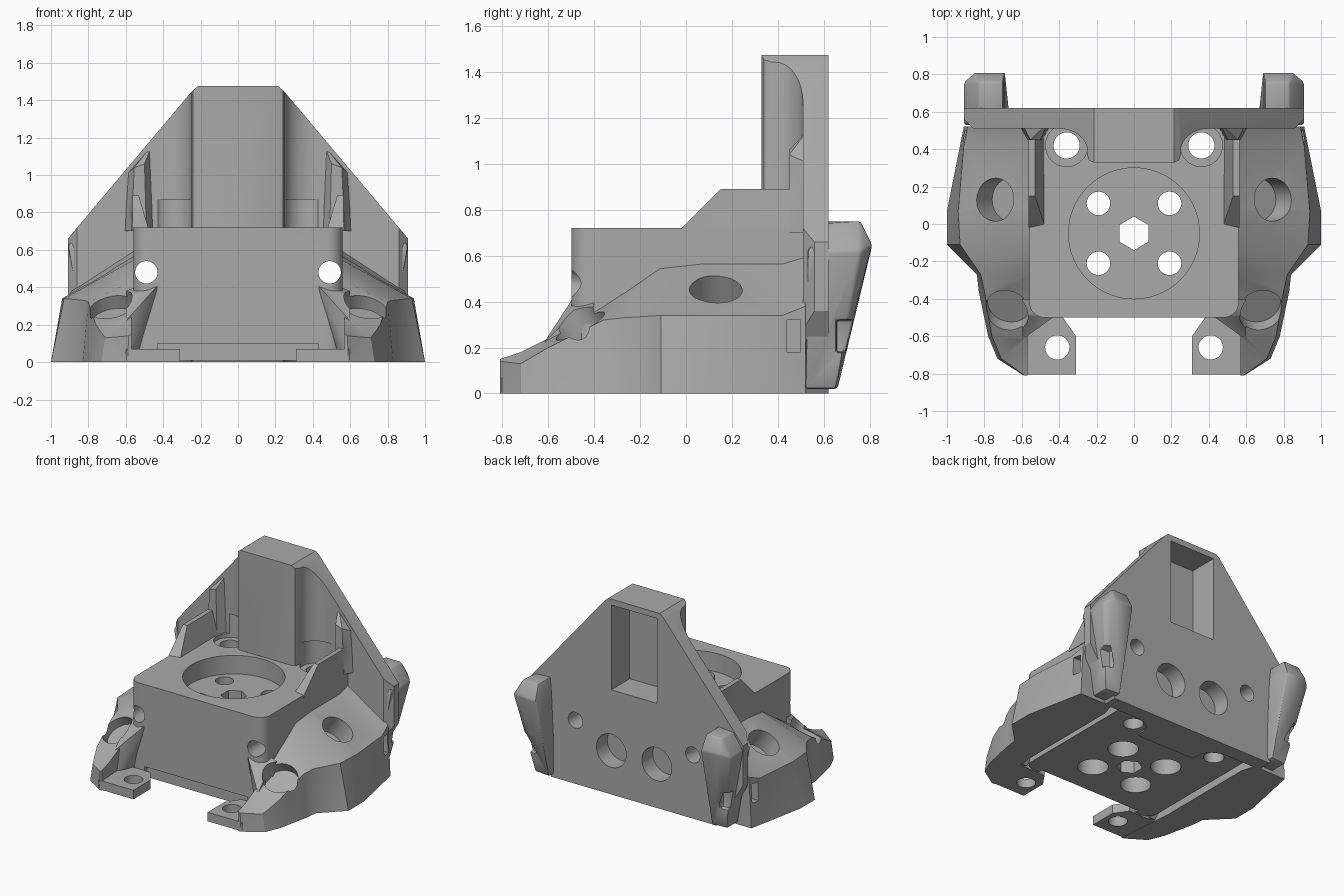
import bpy, bmesh, math
from mathutils import Vector

cube = bpy.data.objects.get("Cube")
if cube:
    bpy.data.objects.remove(cube, do_unlink=True)

grey = bpy.data.materials.new("plain_grey")
grey.use_nodes = True
colour = (0.4, 0.4, 0.4, 1)
grey.diffuse_color = colour
grey.node_tree.nodes["Principled BSDF"].inputs["Base Color"].default_value = colour


def finish(name, bm):
    bmesh.ops.recalc_face_normals(bm, faces=bm.faces)
    mesh = bpy.data.meshes.new(name)
    bm.to_mesh(mesh)
    bm.free()
    mesh.materials.append(grey)
    ob = bpy.data.objects.new(name, mesh)
    bpy.context.collection.objects.link(ob)
    return ob


def prism(name, pts, lo, hi, axis="z"):
    """Extrude a 2D outline along z (xy outline) or along y (xz outline)."""
    bm = bmesh.new()
    place = (lambda a, b, h: (a, b, h)) if axis == "z" else (lambda a, b, h: (a, h, b))
    low = [bm.verts.new(place(a, b, lo)) for a, b in pts]
    top = [bm.verts.new(place(a, b, hi)) for a, b in pts]
    bm.faces.new(low)
    bm.faces.new(top)
    for i in range(len(pts)):
        j = (i + 1) % len(pts)
        bm.faces.new((low[i], low[j], top[j], top[i]))
    return finish(name, bm)


def box(name, x0, x1, y0, y1, z0, z1):
    return prism(name, [(x0, y0), (x1, y0), (x1, y1), (x0, y1)], z0, z1)


def hull(name, pts):
    bm = bmesh.new()
    for p in pts:
        bm.verts.new(p)
    res = bmesh.ops.convex_hull(bm, input=bm.verts)
    bmesh.ops.delete(bm, geom=res["geom_interior"], context="VERTS")
    bmesh.ops.dissolve_limit(bm, angle_limit=0.01, verts=bm.verts, edges=bm.edges)
    return finish(name, bm)


def drill(centre, axis, radius, depth, sides=40):
    """Cylinder centred on a point, reaching depth each way along its axis."""
    bm = bmesh.new()
    bmesh.ops.create_cone(bm, cap_ends=True, segments=sides,
                          radius1=radius, radius2=radius, depth=2 * depth)
    ob = finish("cutter", bm)
    turn = Vector((0, 0, 1)).rotation_difference(Vector(axis)).to_matrix().to_4x4()
    turn.translation = centre
    ob.data.transform(turn)
    return ob


def apply_mod(ob, kind, **settings):
    mod = ob.modifiers.new(kind, kind)
    for key, value in settings.items():
        setattr(mod, key, value)
    bpy.context.view_layer.objects.active = ob
    bpy.ops.object.modifier_apply(modifier=mod.name)


def combine(ob, other, operation="DIFFERENCE"):
    other.hide_render = True
    apply_mod(ob, "BOOLEAN", object=other, operation=operation, solver="EXACT")
    bpy.data.objects.remove(other, do_unlink=True)


def soften(ob):
    bpy.ops.object.select_all(action="DESELECT")
    ob.select_set(True)
    bpy.context.view_layer.objects.active = ob
    bpy.ops.object.shade_smooth_by_angle(angle=math.radians(30))


def both_sides(pts):
    return pts + [(-a, b) for a, b in reversed(pts)]


# Back plate with the hollow tower: plan outline clipped by the gabled outline
cove = [(0.25 + 0.15 * (1 - math.cos(t)), 0.39 + 0.12 * math.sin(t))
        for t in [i * math.pi / 16 for i in range(9)]]
plan = [(0.22, 0.33), (0.24, 0.34), (0.25, 0.37)] + cove + [(0.86, 0.51), (0.91, 0.56), (0.91, 0.62)]
body = prism("body", both_sides(plan), -0.1, 1.6)
gable = prism("gable", both_sides([(0.69, 0), (0.91, 0.36), (0.91, 0.66), (0.245, 1.45), (0.215, 1.475)]),
              0.2, 0.8, "y")
combine(body, gable, "INTERSECT")

# Main block with rounded front corners
corner = [(0.48 + 0.08 * math.sin(t), -0.42 - 0.08 * math.cos(t))
          for t in [i * math.pi / 16 for i in range(9)]]
combine(body, prism("block", both_sides(corner + [(0.56, 0.6)]), 0.01, 0.72), "UNION")

# Side rails and the shoulders behind them
for s in (-1, 1):
    combine(body, hull("rail", [(s * x, y, z) for x, y, z in (
        (0.48, -0.02, 0.7), (0.565, -0.02, 0.7), (0.48, 0.0, 0.72), (0.565, -0.02, 0.72),
        (0.53, 0.15, 0.89), (0.565, 0.15, 0.89), (0.53, 0.55, 0.89), (0.565, 0.55, 0.89),
        (0.48, 0.55, 0.7), (0.565, 0.55, 0.7))]), "UNION")
    combine(body, hull("shoulder", [(s * x, y, z) for x, y, z in (
        (0.49, 0.45, 0.7), (0.57, 0.45, 0.7), (0.44, 0.54, 0.7), (0.62, 0.54, 0.7),
        (0.5, 0.45, 1.06), (0.555, 0.45, 1.04), (0.46, 0.54, 1.16), (0.6, 0.54, 1.0))]), "UNION")

# Tower hollow, round pocket, hexagonal bore and lower front step
combine(body, box("cutter", -0.19, 0.19, 0.4, 0.7, 0.79, 1.43))
combine(body, drill((0, -0.05, 0.72), (0, 0, 1), 0.35, 0.14, 64))
hexagon = [(0.09 * math.sin(i * math.pi / 3), -0.05 + 0.09 * math.cos(i * math.pi / 3)) for i in range(6)]
combine(body, prism("cutter", hexagon, -0.2, 0.8))
combine(body, box("cutter", -0.43, 0.43, -0.6, -0.47, -0.1, 0.1))

# Bolt holes
for s in (-1, 1):
    for y in (-0.21, 0.11):
        combine(body, drill((s * 0.19, y, 0.4), (0, 0, 1), 0.063, 0.6))
        combine(body, drill((s * 0.19, y, 0), (0, 0, 1), 0.105, 0.16))
    combine(body, drill((s * 0.36, 0.42, 0.4), (0, 0, 1), 0.07, 0.6))
    combine(body, drill((s * 0.36, 0.42, 0.78), (0, 0, 1), 0.113, 0.09))
    combine(body, drill((s * 0.49, 0, 0.48), (0, 1, 0), 0.06, 1.0))
    combine(body, drill((s * 0.19, 0.62, 0.33), (0, 1, 0), 0.125, 0.13))
soften(body)

# Side wing, lofted front to back:
# y, inner bottom x, inner top x, outer bottom x, outer top x, outer z, inner z
stations = [
    (-0.81, 0.57, 0.57, 0.59, 0.585, 0.14, 0.15),
    (-0.72, 0.58, 0.57, 0.73, 0.71, 0.13, 0.18),
    (-0.6, 0.59, 0.57, 0.78, 0.76, 0.2, 0.24),
    (-0.36, 0.61, 0.55, 0.83, 0.8, 0.32, 0.38),
    (-0.27, 0.61, 0.55, 0.84, 0.82, 0.33, 0.44),
    (-0.11, 0.61, 0.55, 1.0, 0.93, 0.34, 0.55),
    (0.07, 0.61, 0.55, 1.0, 0.94, 0.34, 0.57),
    (0.42, 0.61, 0.55, 0.93, 0.91, 0.34, 0.57),
    (0.52, 0.64, 0.55, 0.91, 0.89, 0.38, 0.6),
]
bm = bmesh.new()
rings = [[bm.verts.new(p) for p in ((ib, y, 0), (ob, y, 0), (ot, y, zo), (it, y, zi))]
         for y, ib, it, ob, ot, zo, zi in stations]
bm.faces.new(rings[0])
bm.faces.new(rings[-1])
for a, b in zip(rings, rings[1:]):
    for i in range(4):
        j = (i + 1) % 4
        bm.faces.new((a[i], a[j], b[j], b[i]))
bmesh.ops.triangulate(bm, faces=bm.faces)
wings = finish("side_wings", bm)

# Web to the block, front foot, and wing holes
combine(wings, hull("web", [
    (0.6, -0.62, 0.01), (0.6, -0.62, 0.22), (0.6, -0.49, 0.01), (0.6, -0.49, 0.35),
    (0.56, -0.55, 0.01), (0.54, -0.52, 0.32), (0.42, -0.49, 0.42), (0.55, -0.49, 0.01),
    (0.6, -0.4, 0.38), (0.5, -0.4, 0.42), (0.5, -0.4, 0.1), (0.6, -0.4, 0.1)]), "UNION")
combine(wings, prism("foot", [(0.6, -0.805), (0.31, -0.805), (0.31, -0.6), (0.38, -0.5), (0.61, -0.5)],
                     0.002, 0.07), "UNION")
combine(wings, drill((0.41, -0.66, 0), (0, 0, 1), 0.065, 0.2))
combine(wings, drill((0.74, 0.13, 0.45), (0.53, 0, 0.85), 0.115, 0.15))
combine(wings, drill((0.68, -0.47, 0.31), (0.15, -0.5, 0.85), 0.12, 0.1))
combine(wings, box("cutter", 0.8, 1.1, 0.44, 0.5, 0.18, 0.32))
apply_mod(wings, "MIRROR", use_mirror_merge=False)
soften(wings)

# Rear ears, leaning outwards and backwards, each with a slot
ears = hull("rear_ears", [
    (0.66, 0.52, 0.02), (0.8, 0.52, 0.02), (0.8, 0.65, 0.02), (0.68, 0.66, 0.02),
    (0.69, 0.81, 0.64), (0.85, 0.81, 0.65), (0.91, 0.76, 0.62), (0.91, 0.53, 0.62),
    (0.69, 0.53, 0.64), (0.7, 0.6, 0.75), (0.7, 0.76, 0.75), (0.83, 0.76, 0.75), (0.83, 0.6, 0.74)])
combine(ears, box("cutter", 0.77, 1.0, 0.655, 0.8, 0.18, 0.32))
apply_mod(ears, "BEVEL", width=0.012, segments=2, limit_method="ANGLE")
apply_mod(ears, "MIRROR", use_mirror_merge=False)
soften(ears)
